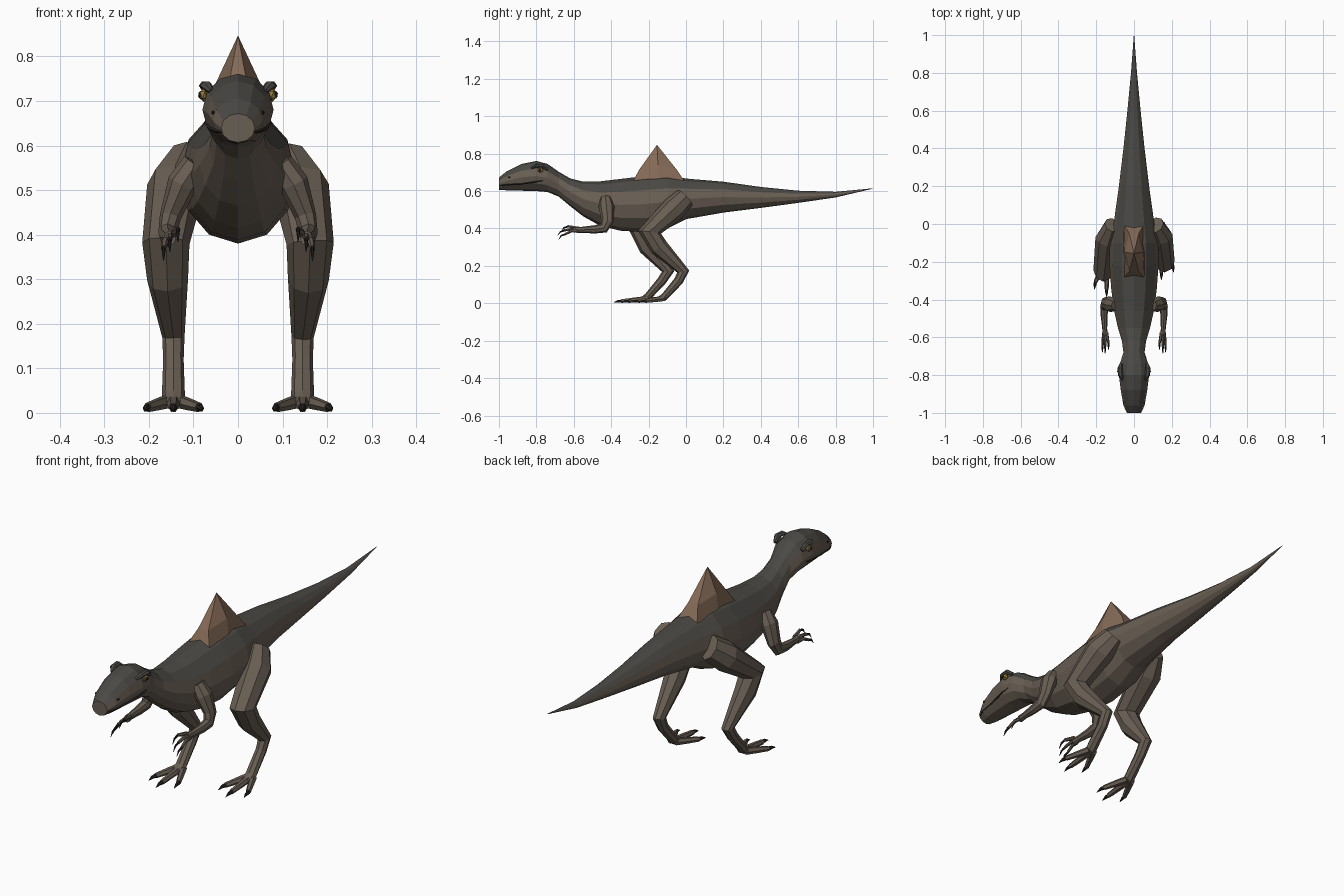
import bpy, bmesh, math
from mathutils import Vector

if "Cube" in bpy.data.objects:
    bpy.data.objects.remove(bpy.data.objects["Cube"])


def material(name, rgb):
    m = bpy.data.materials.new(name)
    m.diffuse_color = (*rgb, 1)
    m.use_nodes = True
    m.node_tree.nodes["Principled BSDF"].inputs["Base Color"].default_value = m.diffuse_color
    return m


SKIN = material("skin", (0.14, 0.112, 0.087))
BACK = material("back", (0.07, 0.066, 0.058))
SAIL = material("sail", (0.235, 0.145, 0.095))
CLAW = material("claw", (0.02, 0.018, 0.016))
IRIS = material("iris", (0.3, 0.2, 0.05))


def finish(name, bm, mats):
    bmesh.ops.remove_doubles(bm, verts=bm.verts, dist=0.0003)
    bmesh.ops.recalc_face_normals(bm, faces=bm.faces)
    me = bpy.data.meshes.new(name)
    bm.to_mesh(me)
    bm.free()
    for m in mats:
        me.materials.append(m)
    ob = bpy.data.objects.new(name, me)
    bpy.context.collection.objects.link(ob)
    return ob


def loft(name, stations, sides, mats, upright=False, dark_from=None):
    """Flat-faced tube; stations are (x, y, z, side radius, up radius)."""
    bm = bmesh.new()
    pts = [Vector(s[:3]) for s in stations]
    rings = []
    for i, s in enumerate(stations):
        a = (pts[i] - pts[i - 1]).normalized() if i else Vector()
        b = (pts[i + 1] - pts[i]).normalized() if i < len(pts) - 1 else Vector()
        d = Vector((0, 1, 0)) if upright else (a + b).normalized()
        side = Vector((1, 0, 0))
        side = (side - d * side.dot(d)).normalized()
        up = side.cross(d)
        rings.append([bm.verts.new(pts[i] + side * s[3] * math.cos(t) + up * s[4] * math.sin(t))
                      for t in (2 * math.pi * k / sides for k in range(sides))])
    for r, q in zip(rings, rings[1:]):
        for k in range(sides):
            n = (k + 1) % sides
            f = bm.faces.new((r[k], r[n], q[n], q[k]))
            if dark_from is not None and math.sin(2 * math.pi * (k + 0.5) / sides) > dark_from:
                f.material_index = 1
    bm.faces.new(rings[0])
    bm.faces.new(rings[-1])
    return finish(name, bm, mats)


def ball(name, loc, scale, mat, sub=1):
    bm = bmesh.new()
    bmesh.ops.create_icosphere(bm, subdivisions=sub, radius=1)
    bmesh.ops.scale(bm, vec=scale, verts=bm.verts)
    bmesh.ops.translate(bm, vec=loc, verts=bm.verts)
    return finish(name, bm, [mat])


# Head, neck, trunk and tail: y, top, bottom, half width
profile = [
    (-1.0, .672, .607, .038), (-.96, .705, .604, .056), (-.88, .745, .602, .07),
    (-.80, .761, .60, .08), (-.74, .745, .595, .075), (-.68, .703, .57, .056),
    (-.62, .668, .52, .064), (-.55, .65, .465, .085), (-.46, .652, .415, .105),
    (-.35, .665, .388, .12), (-.22, .68, .38, .13), (-.10, .685, .40, .128),
    (0, .667, .45, .108), (.2, .65, .485, .08), (.4, .622, .51, .056),
    (.6, .602, .537, .035), (.8, .596, .566, .016), (1.0, .615, .613, .001)]
loft("body", [(0, y, (t + b) / 2, w, (t - b) / 2) for y, t, b, w in profile],
     12, [SKIN, BACK], upright=True, dark_from=0.5)

# Pointed sail on the back
bm = bmesh.new()
base = [bm.verts.new(c) for c in ((-.055, -.285, .65), (.055, -.285, .65), (.057, -.15, .65),
                                  (.055, 0, .64), (-.055, 0, .64), (-.057, -.15, .65))]
mid = [bm.verts.new(c) for c in ((-.025, -.25, .715), (.025, -.25, .715), (.05, -.15, .74),
                                 (.025, -.05, .715), (-.025, -.05, .715), (-.05, -.15, .74))]
tip = bm.verts.new((0, -.155, .847))
for k in range(6):
    n = (k + 1) % 6
    bm.faces.new((base[k], base[n], mid[n], mid[k]))
    bm.faces.new((mid[k], mid[n], tip))
bm.faces.new(base)
finish("sail", bm, [SAIL])

for s, tag in ((-1, "left"), (1, "right")):
    # Eye, brow crest, nostril and mouth line
    ball("eye_" + tag, (s * .077, -.778, .714), (.011, .017, .016), IRIS)
    ball("pupil_" + tag, (s * .085, -.781, .714), (.005, .007, .009), CLAW)
    loft("brow_" + tag, [(s * .06, -.825, .722, .006, .006), (s * .071, -.80, .735, .014, .01),
                         (s * .074, -.765, .735, .014, .011), (s * .068, -.74, .715, .008, .01)],
         6, [BACK])
    ball("nostril_" + tag, (s * .056, -.945, .674), (.004, .007, .005), CLAW)
    loft("mouth_" + tag, [(s * .036, -.995, .63, .003, .003), (s * .052, -.96, .633, .004, .004),
                          (s * .061, -.88, .638, .005, .004), (s * .072, -.80, .65, .005, .004),
                          (s * .073, -.765, .655, .002, .002)], 4, [CLAW])

    # Leg: the left one strides slightly ahead
    ahead = -.09 if s < 0 else 0
    loft("leg_" + tag, [
        (s * .115, -.005, .565, .042, .056),
        (s * .14, -.065 + ahead * .15, .505, .065, .066),
        (s * .162, -.195 + ahead * .55, .38, .053, .062),
        (s * .158, -.145 + ahead * .65, .30, .046, .05),
        (s * .145, -.015 + ahead * .9, .17, .025, .033),
        (s * .145, -.04 + ahead, .12, .023, .025),
        (s * .145, -.115 + ahead, .035, .026, .02),
        (s * .145, -.15 + ahead, .018, .024, .012)], 8, [SKIN])

    # Three spread toes with claws
    for i, (dx, reach) in enumerate(((-.058, .245), (0, .285), (.058, .245))):
        x0, y0, y1 = s * .145 + dx * .2, -.115 + ahead, -reach + .03 + ahead
        xe = s * .145 + dx
        loft(f"toe_{tag}_{i + 1}", [
            (x0, y0, .026, .016, .016), ((x0 + xe) / 2, (y0 + y1) / 2, .019, .014, .014),
            (xe, y1, .012, .011, .011)], 6, [SKIN])
        loft(f"toe_claw_{tag}_{i + 1}", [
            (xe, y1 + .004, .012, .0095, .0095),
            (xe + dx * .07, y1 - .02, .011, .007, .007),
            (xe + dx * .12, y1 - .042, .004, .001, .001)], 6, [CLAW])

    # Arm
    loft("arm_" + tag, [
        (s * .095, -.43, .56, .03, .03), (s * .125, -.425, .515, .034, .042),
        (s * .152, -.42, .44, .024, .034), (s * .158, -.44, .402, .021, .028),
        (s * .158, -.49, .395, .018, .022), (s * .155, -.555, .393, .013, .016),
        (s * .153, -.585, .392, .014, .017)], 8, [SKIN])

    # Three fingers with hooked claws
    for i, (dx, z1, y1) in enumerate(((-.018, .412, -.63), (0, .39, -.65), (.014, .37, -.645))):
        x0, x1 = s * (.153 + dx * .5), s * (.153 + dx)
        loft(f"finger_{tag}_{i + 1}", [
            (x0, -.575, .393 + (z1 - .39) * .4, .008, .009),
            ((x0 + x1) / 2, -.61, (z1 + .396) / 2 + .004, .008, .008),
            (x1, y1, z1, .006, .007)], 6, [SKIN])
        loft(f"finger_claw_{tag}_{i + 1}", [
            (x1, y1 + .003, z1, .005, .006), (x1, y1 - .022, z1 - .008, .004, .005),
            (x1, y1 - .036, z1 - .028, .001, .001)], 6, [CLAW])
